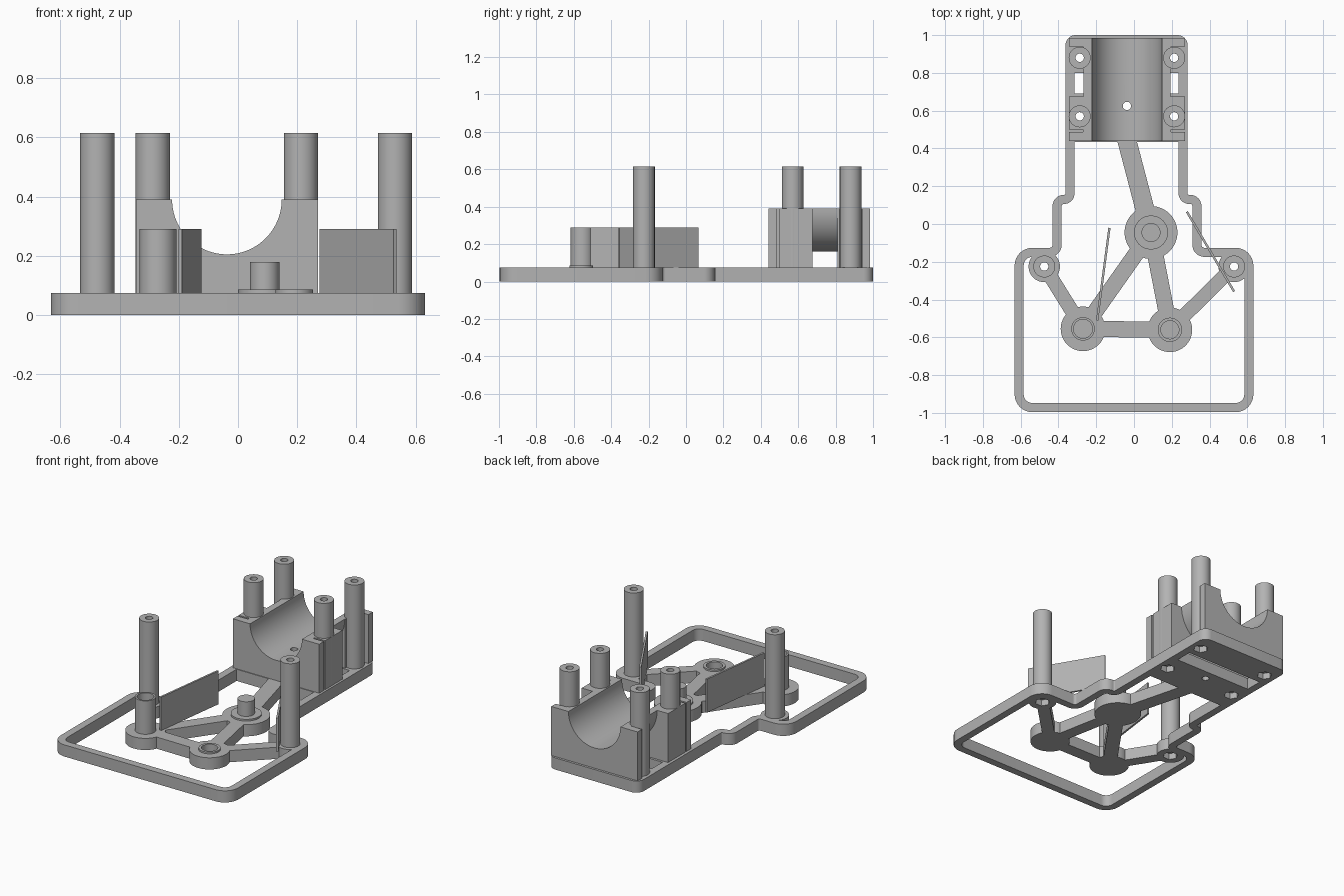
import bpy, math
from mathutils import Vector

if "Cube" in bpy.data.objects:
    bpy.data.objects.remove(bpy.data.objects["Cube"])

grey = bpy.data.materials.new("plain_grey")
grey.use_nodes = True
grey.diffuse_color = (0.45, 0.45, 0.45, 1)
grey.node_tree.nodes["Principled BSDF"].inputs["Base Color"].default_value = grey.diffuse_color

BASE, WALL, TALL, PLATE = 0.075, 0.39, 0.615, 0.29


def new_object(name, verts, faces):
    mesh = bpy.data.meshes.new(name)
    mesh.from_pydata(verts, [], faces)
    mesh.materials.append(grey)
    ob = bpy.data.objects.new(name, mesh)
    bpy.context.scene.collection.objects.link(ob)
    return ob


def prism(name, outline, z0, z1):
    """Extrude a counter-clockwise outline from z0 to z1."""
    n = len(outline)
    verts = [(x, y, z) for z in (z0, z1) for x, y in outline]
    faces = [tuple(reversed(range(n))), tuple(range(n, 2 * n))]
    faces += [(i, (i + 1) % n, (i + 1) % n + n, i + n) for i in range(n)]
    return new_object(name, verts, faces)


def box(name, x0, x1, y0, y1, z0, z1):
    return prism(name, [(x0, y0), (x1, y0), (x1, y1), (x0, y1)], z0, z1)


def disc(name, p, r, z0, z1, sides=48):
    ring = [(p[0] + r * math.cos(math.tau * i / sides),
             p[1] + r * math.sin(math.tau * i / sides)) for i in range(sides)]
    return prism(name, ring, z0, z1)


def bar(name, a, b, width, z0, z1):
    a, b = Vector(a), Vector(b)
    n = (b - a).orthogonal().normalized() * width / 2
    return prism(name, [a - n, b - n, b + n, a + n], z0, z1)


def combine(target, tools, operation):
    """Apply booleans to the target and remove the tools."""
    bpy.context.view_layer.objects.active = target
    for tool in tools:
        mod = target.modifiers.new("join", "BOOLEAN")
        mod.operation, mod.solver, mod.object = operation, "EXACT", tool
        bpy.ops.object.modifier_apply(modifier=mod.name)
        bpy.data.objects.remove(tool)
    return target


def fillet(corners):
    """Round each (x, y, radius) corner of a closed path."""
    pts = []
    for i, (x, y, r) in enumerate(corners):
        p = Vector((x, y))
        to_prev = (Vector(corners[i - 1][:2]) - p).normalized()
        to_next = (Vector(corners[(i + 1) % len(corners)][:2]) - p).normalized()
        centre = p + (to_prev + to_next) * r
        for k in range(9):
            t = k / 8 * math.pi / 2
            pts.append(centre - to_next * r * math.cos(t) - to_prev * r * math.sin(t))
    return pts


def offset(path, d):
    out = []
    for i, p in enumerate(path):
        a = (p - path[i - 1]).normalized()
        b = (path[(i + 1) % len(path)] - p).normalized()
        t = (a + b).normalized()
        out.append(p + Vector((t.y, -t.x)) * d / max(t.dot(a), 0.5))
    return out


# Outer frame: a rounded band following a stepped path
left = [(-0.339, 0.976, 0.03), (-0.339, 0.13, 0.032), (-0.407, 0.13, 0.035),
        (-0.407, -0.15, 0.04), (-0.608, -0.15, 0.07), (-0.608, -0.972, 0.07)]
right = [(0.608, -0.972, 0.07), (0.608, -0.15, 0.07), (0.333, -0.15, 0.04),
         (0.333, 0.13, 0.035), (0.26, 0.13, 0.032), (0.26, 0.976, 0.03)]
path = fillet(left + right)
base = prism("base_frame", offset(path, 0.024), 0, BASE)
combine(base, [prism("inside", offset(path, -0.024), -0.1, 0.2)], "DIFFERENCE")

# Linkage of hubs and arms, with the holder floor
hub, cup, socket = (0.09, -0.045), (-0.27, -0.555), (0.19, -0.56)
frame_posts = [(-0.475, -0.225), (0.53, -0.225)]
holder_posts = [(x, y) for x in (-0.2875, 0.2125) for y in (0.57, 0.88)]
tools = [box("floor", -0.345, 0.266, 0.435, 0.98, 0, BASE)]
tools += [disc("hub", hub, 0.14, 0, BASE), disc("cup_hub", cup, 0.118, 0, BASE),
          disc("socket_hub", socket, 0.118, 0, BASE)]
tools += [disc("post_foot", p, 0.083, 0, BASE) for p in frame_posts]
for a, b, w in [(hub, (-0.045, 0.47), 0.1), (hub, cup, 0.085), (hub, socket, 0.085),
                (cup, socket, 0.085), (cup, frame_posts[0], 0.075),
                (socket, frame_posts[1], 0.075)]:
    tools.append(bar("arm", a, b, w, 0, BASE))
combine(base, tools, "UNION")

# Strap slot, nut pockets, screw holes and bearing seat
tools = [box("slot", -0.315, 0.235, 0.69, 0.80, -0.1, 0.2),
         disc("drain", (-0.0375, 0.625), 0.022, -0.1, 0.3, 24),
         disc("seat", socket, 0.048, 0.03, 0.2)]
for p in frame_posts + holder_posts:
    tools.append(disc("nut", p, 0.045, -0.1, 0.04, 6))
    tools.append(disc("screw", p, 0.022, -0.1, 0.2, 24))
combine(base, tools, "DIFFERENCE")

# Holder cradle: two end blocks with wings, joined by a half-pipe shell
AXIS = (-0.0375, -WALL)


def along_y(name, r, y0, y1):
    """Cylinder on the cradle axis, running along y."""
    ob = disc(name, AXIS, r, y0, y1, 96)
    for v in ob.data.vertices:
        v.co = (v.co.x, v.co.z, -v.co.y)
    return ob


cradle = box("holder_cradle", -0.27, 0.195, 0.44, 0.67, BASE, WALL)
wings = [box("wing", -0.345, 0.27, y0, y1, BASE, WALL)
         for y0, y1 in ((0.44, 0.487), (0.50, 0.675), (0.94, 0.985))]
back = box("back_block", -0.27, 0.195, 0.81, 0.985, BASE, WALL)
shell = along_y("shell", 0.23, 0.6, 0.9)
combine(shell, [box("upper_half", -0.6, 0.6, 0.5, 1, WALL, 0.8)], "DIFFERENCE")
combine(cradle, wings + [back, shell], "UNION")
tools = [along_y("trough", 0.185, 0.3, 1.2),
         disc("drain", (-0.0375, 0.625), 0.022, 0, 0.3, 24)]
tools += [disc("screw", p, 0.022, 0, 0.7, 24) for p in holder_posts]
combine(cradle, tools, "DIFFERENCE")


def tube(name, p, r, hole, z0, z1, floor):
    ob = disc(name, p, r, z0, z1)
    return combine(ob, [disc("bore", p, hole, floor, z1 + 0.1, 32)], "DIFFERENCE")


# Screw posts, bearing cup, socket rim and hub pin
round_parts = [tube("screw_post", p, 0.058, 0.022, BASE, TALL, 0)
               for p in frame_posts + holder_posts]
round_parts += [tube("bearing_cup", cup, 0.062, 0.05, BASE, PLATE, 0.15),
                tube("socket_rim", socket, 0.064, 0.048, BASE, 0.086, 0),
                disc("hub_washer", hub, 0.09, BASE, 0.086),
                disc("hub_pin", hub, 0.05, BASE, 0.18)]

# Thin upright plates
bar("right_plate", (-0.13, -0.02), (-0.195, -0.51), 0.012, BASE, PLATE)
bar("left_plate", (0.28, 0.065), (0.53, -0.358), 0.012, BASE, PLATE)

# Smooth the round surfaces, keep edges sharp
for ob in bpy.context.selected_objects:
    ob.select_set(False)
for ob in [base, cradle] + round_parts:
    ob.select_set(True)
bpy.context.view_layer.objects.active = base
bpy.ops.object.shade_smooth_by_angle(angle=math.radians(30))
